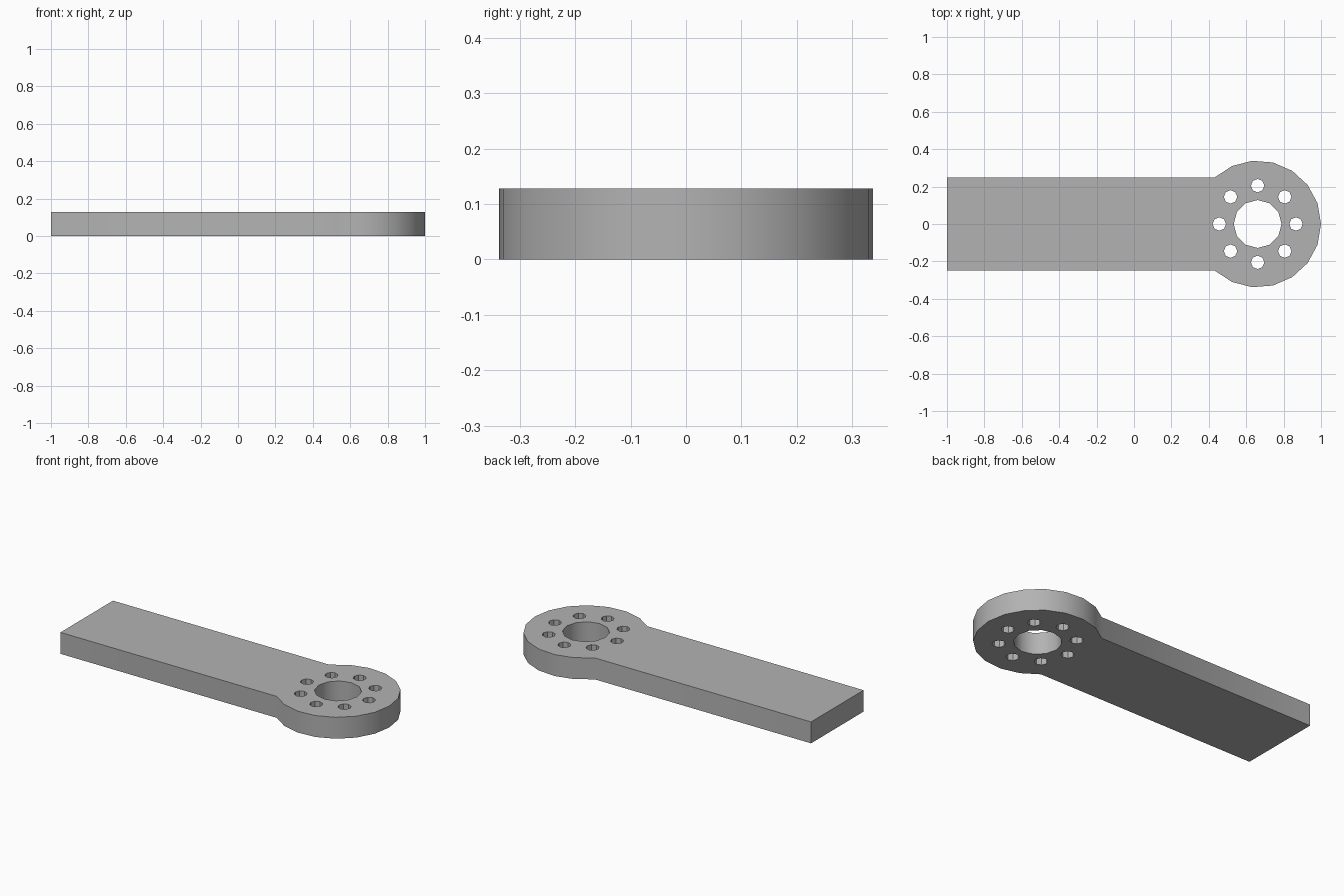
import bpy, bmesh
from math import cos, sin, pi, asin, radians
from mathutils import Vector

cube = bpy.data.objects.get("Cube")
if cube:
    bpy.data.objects.remove(cube, do_unlink=True)

THICK = 0.128
HALF_WIDTH = 0.248
HEAD_X, HEAD_R = 0.661, 0.339
BOLT_RING, BOLT_R, BORE_R = 0.205, 0.036, 0.128


def arc(cx, cy, r, start, end, steps):
    """Points along an arc, both ends included."""
    return [Vector((cx + r * cos(start + (end - start) * i / steps),
                    cy + r * sin(start + (end - start) * i / steps), 0))
            for i in range(steps + 1)]


def circle(cx, cy, r, sides):
    return arc(cx, cy, r, 0, 2 * pi, sides)[:-1]


# Outline: straight arm running into the rounded head
neck = pi - asin(HALF_WIDTH / HEAD_R)
outline = [Vector((-1, HALF_WIDTH, 0)), Vector((-1, -HALF_WIDTH, 0))]
outline += arc(HEAD_X, 0, HEAD_R, -neck, neck, 14)

# Centre bore and ring of bolt holes
loops = [outline, circle(HEAD_X, 0, BORE_R, 12)]
for i in range(8):
    a = i * pi / 4
    loops.append(circle(HEAD_X + BOLT_RING * cos(a), BOLT_RING * sin(a), BOLT_R, 8))

# Fill the flat profile around the holes, then extrude it
bm = bmesh.new()
for points in loops:
    verts = [bm.verts.new(p) for p in points]
    for i, v in enumerate(verts):
        bm.edges.new((v, verts[i - 1]))
bmesh.ops.triangle_fill(bm, use_beauty=True, edges=bm.edges[:], normal=(0, 0, 1))
ext = bmesh.ops.extrude_face_region(bm, geom=bm.faces[:], use_keep_orig=True)
bmesh.ops.translate(bm, vec=(0, 0, THICK),
                    verts=[g for g in ext["geom"] if isinstance(g, bmesh.types.BMVert)])
bmesh.ops.recalc_face_normals(bm, faces=bm.faces[:])

mesh = bpy.data.meshes.new("lever_arm")
bm.to_mesh(mesh)
bm.free()
arm = bpy.data.objects.new("lever_arm", mesh)
bpy.context.collection.objects.link(arm)

# Plain grey metal
grey = bpy.data.materials.new("plain_grey")
grey.use_nodes = True
colour = (0.45, 0.45, 0.45, 1)
grey.diffuse_color = colour
grey.node_tree.nodes["Principled BSDF"].inputs["Base Color"].default_value = colour
mesh.materials.append(grey)

# Smooth the rounded head, keep the rims crisp
bpy.ops.object.select_all(action="DESELECT")
arm.select_set(True)
bpy.context.view_layer.objects.active = arm
bpy.ops.object.shade_smooth_by_angle(angle=radians(35))
